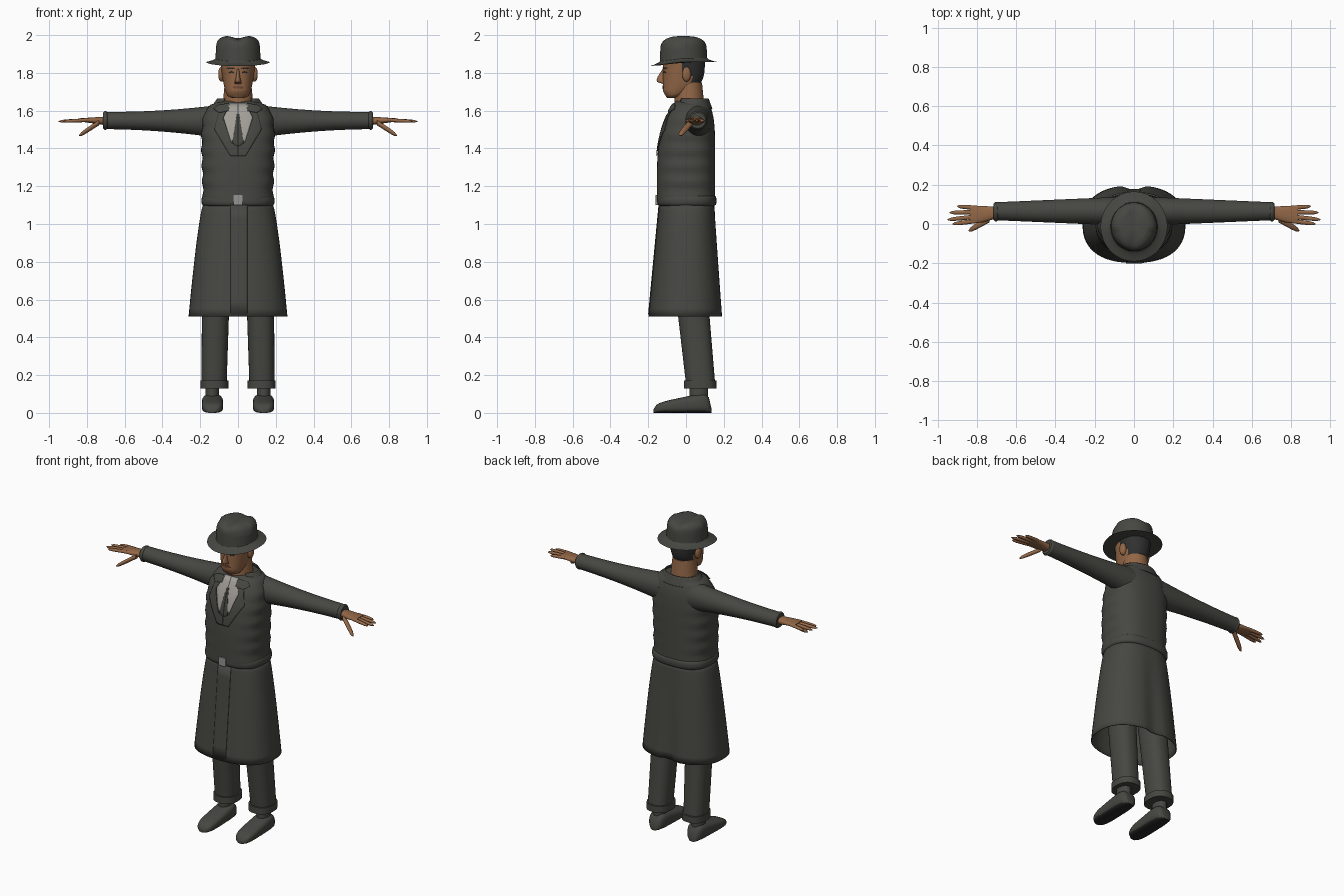
import bpy, bmesh, math
from mathutils import Vector
from mathutils.bvhtree import BVHTree

if "Cube" in bpy.data.objects:
    bpy.data.objects.remove(bpy.data.objects["Cube"], do_unlink=True)


def material(name, *rgb):
    m = bpy.data.materials.new(name)
    m.use_nodes = True
    m.diffuse_color = (*rgb, 1)
    bsdf = next(n for n in m.node_tree.nodes if n.type == "BSDF_PRINCIPLED")
    bsdf.inputs["Base Color"].default_value = (*rgb, 1)
    return m


CLOTH = material("charcoal_cloth", .062, .062, .054)
SKIN = material("skin", .29, .135, .062)
HAIR = material("dark_hair", .03, .03, .03)
SHIRT = material("grey_shirt", .36, .34, .31)
METAL = material("buckle_metal", .3, .3, .3)
LIPS = material("lips", .17, .07, .04)
SOLE = material("shoe_sole", .02, .02, .02)


def finish(name, bm, mats, mirror=False, thick=0, rule=None):
    """Turn a bmesh into a smooth shaded object."""
    mesh = bpy.data.meshes.new(name)
    bm.to_mesh(mesh)
    bm.free()
    for m in mats:
        mesh.materials.append(m)
    if rule:
        for face in mesh.polygons:
            face.material_index = int(rule(face))
    part = bpy.data.objects.new(name, mesh)
    bpy.context.collection.objects.link(part)
    bpy.ops.object.select_all(action="DESELECT")
    part.select_set(True)
    bpy.context.view_layer.objects.active = part
    bpy.ops.object.shade_smooth_by_angle(angle=math.radians(42))
    if thick:
        part.modifiers.new("Solidify", "SOLIDIFY").thickness = thick
    if mirror:
        part.modifiers.new("Mirror", "MIRROR").use_mirror_merge = False
    return part


def sweep(name, mats, axis, start, end, bounds, steps=8, sides=32, power=2,
          closed=True, warp=None, keep=None, **options):
    """Sweep a rounded section; bounds(t) gives its limits in the other two axes."""
    bm = bmesh.new()
    loops = []
    for step in range(steps + 1):
        t = step / steps
        a_min, a_max, b_min, b_max = bounds(t)
        along = start + (end - start) * t
        loop = []
        for i in range(sides):
            angle = math.tau * (i + .5) / sides
            c, s = math.cos(angle), math.sin(angle)
            c = math.copysign(abs(c) ** (2 / power), c)
            s = math.copysign(abs(s) ** (2 / power), s)
            a = (a_min + a_max + (a_max - a_min) * c) / 2
            b = (b_min + b_max + (b_max - b_min) * s) / 2
            co = Vector({"x": (along, a, b), "y": (a, along, b), "z": (a, b, along)}[axis])
            loop.append(bm.verts.new(warp(co) if warp else co))
        loops.append(loop)
    for low, high in zip(loops, loops[1:]):
        for i in range(sides):
            bm.faces.new((low[i - 1], low[i], high[i], high[i - 1]))
    if closed:
        bm.faces.new(loops[0])
        bm.faces.new(loops[-1])
    if keep:
        dropped = [f for f in bm.faces if not keep(f.calc_center_median())]
        bmesh.ops.delete(bm, geom=dropped, context="FACES")
    bmesh.ops.recalc_face_normals(bm, faces=bm.faces)
    return finish(name, bm, mats, **options)


def centred(half, front, back):
    return -half, half, front, back


def around(a, b, a_radius, b_radius):
    return a - a_radius, a + a_radius, b - b_radius, b + b_radius


def dome(t, power):
    """Stays near one, then rounds off to zero at t = 1."""
    return math.sqrt(max(0, 1 - abs(t) ** power))


def arch(t):
    return math.sin(math.pi * t)


def patch(name, mat, outline, target, lift, mirror=True):
    """Thin plate outlined in x and z, laid on the front of the target."""
    tree = BVHTree.FromPolygons([v.co for v in target.data.vertices],
                                [p.vertices[:] for p in target.data.polygons])
    bm = bmesh.new()
    bm.faces.new([bm.verts.new((x, -1, z)) for x, z in outline])
    bmesh.ops.triangulate(bm, faces=bm.faces)
    bmesh.ops.subdivide_edges(bm, edges=bm.edges[:], cuts=7, use_grid_fill=True)
    for v in bm.verts:
        hit = tree.ray_cast(v.co, Vector((0, 1, 0)))[0]
        hit = hit or tree.find_nearest(Vector((v.co.x, -.05, v.co.z)))[0]
        v.co.y = hit.y - lift
    bmesh.ops.recalc_face_normals(bm, faces=bm.faces)
    if sum(f.normal.y for f in bm.faces) > 0:
        bmesh.ops.reverse_faces(bm, faces=bm.faces)
    return finish(name, bm, [mat], mirror=mirror, thick=.003)


def oval(x, z, width, height):
    turns = [math.tau * i / 8 for i in range(8)]
    return [(x + width * math.cos(a), z + height * math.sin(a)) for a in turns]


# Coat body, sleeves and rolled cuffs
torso = sweep("coat_torso", [CLOTH], "z", 1.12, 1.65, lambda t: centred(
    .09 + (.095 + .015 * t + .004 * math.sin(40 * t)) * dome(t, 8),
    -.155 + .1 * t ** 4, .155 - .04 * t ** 8), steps=28, sides=48, power=2.5)
sweep("coat_sleeve", [CLOTH], "x", .1, .7, lambda t: around(
    .065, 1.543 + .005 * t, .046 + .026 * (1 - t), .046 + .042 * (1 - t) ** 2),
    steps=14, mirror=True)
sweep("sleeve_cuff", [CLOTH], "x", .69, .715, lambda t: around(
    .062, 1.548, .042 + .008 * arch(t), .042 + .008 * arch(t)), mirror=True)


# Coat skirt, with a shallow vent fold down the back
def vent(co):
    if co.y > 0:
        co.y -= .04 * (1.12 - co.z) * math.exp(-(co.x / .04) ** 2)
    return co


skirt = sweep("coat_skirt", [CLOTH], "z", 1.12, .51, lambda t: centred(
    .18 + .082 * t ** .7, -.14 - .058 * t, .15 + .046 * t),
    steps=14, sides=56, power=2.4, closed=False, warp=vent, thick=.005)
patch("coat_placket", CLOTH, [(-.04, .52), (.05, .52), (.05, 1.1), (-.04, 1.1)],
      skirt, .004, mirror=False)

# Belt and buckle
sweep("belt", [CLOTH], "z", 1.095, 1.152, lambda t: centred(
    .18 + .014 * arch(t) ** .4, -.14 - .012 * arch(t) ** .4, .15 + .012 * arch(t) ** .4),
    sides=48, power=2.6)
sweep("belt_buckle", [METAL], "y", -.14, -.162, lambda t: around(
    0, 1.127, .024, .027), steps=1, power=8)

# Shirt, tie, lapels and collar
patch("shirt_front", SHIRT, [(0, 1.64), (.045, 1.64), (.05, 1.6), (.085, 1.59),
                             (.035, 1.43), (0, 1.47)], torso, .003)
patch("tie", CLOTH, [(0, 1.58), (.007, 1.58), (.03, 1.43), (0, 1.4)], torso, .005)
patch("lapel", CLOTH, [(.06, 1.6), (.1, 1.6), (.125, 1.5), (.04, 1.36), (0, 1.36),
                       (0, 1.41), (.036, 1.43), (.08, 1.56)], torso, .007)
patch("collar_tip", CLOTH, [(.05, 1.64), (.11, 1.63), (.13, 1.61), (.1, 1.59),
                            (.05, 1.6)], torso, .011)
sweep("coat_collar", [CLOTH], "z", 1.61, 1.665, lambda t: centred(
    .15 - .04 * t, -.065 + .02 * t, .14 - .02 * t), closed=False, thick=.006,
    keep=lambda c: c.y > -.03 or abs(c.x) > .08)

# Neck and head
sweep("neck", [SKIN], "z", 1.6, 1.75, lambda t: centred(
    .085 - .015 * t, -.06, .1 - .015 * t))
head = sweep("head", [SKIN, HAIR], "z", 1.666, 1.88, lambda t: centred(
    .026 + .069 * t ** .3, -.1 - .022 * min(1, 6 * t), -.05 + .15 * (1 - (1 - t) ** 4)),
    steps=20, sides=48, power=2.2,
    rule=lambda f: f.center.z > 1.74 and f.center.y > (.03 if f.center.z < 1.8 else -.025))
sweep("nose", [SKIN], "z", 1.742, 1.82, lambda t: centred(
    .007 + .014 * (1 - t) ** 2, -.124 - .032 * arch(math.sqrt(t)), -.1), sides=16)
patch("lips", LIPS, oval(0, 1.724, .03, .008), head, .003, mirror=False)
patch("eye", HAIR, oval(.036, 1.804, .015, .005), head, .002)
patch("eyebrow", HAIR, oval(.04, 1.825, .024, .004), head, .004)
sweep("ear", [SKIN], "x", .08, .104, lambda t: around(
    .003, 1.793, .005 + .018 * dome(t, 3), .01 + .03 * dome(t, 3)), sides=20, mirror=True)


# Hat with dipped brim and creased crown
def dip(co):
    co.z -= .13 * max(0, -co.y - .02)
    return co


def crease(co):
    rise = max(0, co.z - 1.93) / .07
    co.z -= .018 * rise * math.exp(-(co.x / .032) ** 2)
    if co.y < -.03:
        co.x *= 1 - .12 * rise
    return co


def brim(t):
    flare = .052 * (1 - t) ** 2
    return centred(.118 + flare, -.138 - flare, .113 + flare)


def crown(t):
    size = .02 + .1 * dome(t, 8) - .006 * t
    return around(0, -.013, size, size + .006)


sweep("hat_brim", [CLOTH], "z", 1.858, 1.88, brim, sides=48, warp=dip)
sweep("hat_crown", [CLOTH], "z", 1.86, 2, crown, steps=26, sides=48, warp=crease)

# Trousers with turn-ups
sweep("trouser_leg", [CLOTH], "z", .75, .15, lambda t: (
    .04 + .02 * t, .19 + .004 * t, -.07 * (1 - t), .105 + .05 * t), power=2.4, mirror=True)
sweep("trouser_turn_up", [CLOTH], "z", .13, .172, lambda t: (
    .05, .2, -.012, .162), steps=1, power=2.4, mirror=True)

# Socks, and shoes with dark soles
sweep("sock", [CLOTH], "z", .06, .16, lambda t: around(
    .136, .068, .037, .05), steps=1, sides=20, mirror=True)
sweep("shoe", [CLOTH, SOLE], "y", -.172, .136, lambda t: (
    .116 - .038 * dome(2 * t - 1, 4), .156 + .036 * dome(2 * t - 1, 4),
    0, .02 + (.03 + .065 * t) * dome(2 * t - 1, 6)),
    steps=20, power=3, mirror=True, rule=lambda f: f.normal.z < -.7)

# Hands: palm, four fingers and a thumb
sweep("palm", [SKIN], "x", .68, .835, lambda t: (
    .036 - .034 * arch(t / 2), .088 + .006 * t,
    1.52 + .022 * t, 1.57 - .01 * t), power=2.4, mirror=True)


def digit(name, base, tip, radius):
    """Tapered digit with a rounded tip."""
    base, tip = Vector(base), Vector(tip)

    def bounds(t):
        centre = base.lerp(tip, t)
        size = radius * (.15 + .85 * dome(t, 5))
        return around(centre.y, centre.z, size, size * .85)

    sweep(name, [SKIN], "x", base.x, tip.x, bounds, steps=10, sides=12, mirror=True)


fingers = ("index", .925, 0), ("middle", .95, .022), ("ring", .94, .058), ("little", .9, .09)
for i, (name, reach, spread) in enumerate(fingers):
    digit(name + "_finger", (.8, .016 + .022 * i, 1.55), (reach, spread, 1.543), .0115)
digit("thumb", (.735, .025, 1.537), (.842, -.034, 1.468), .017)
